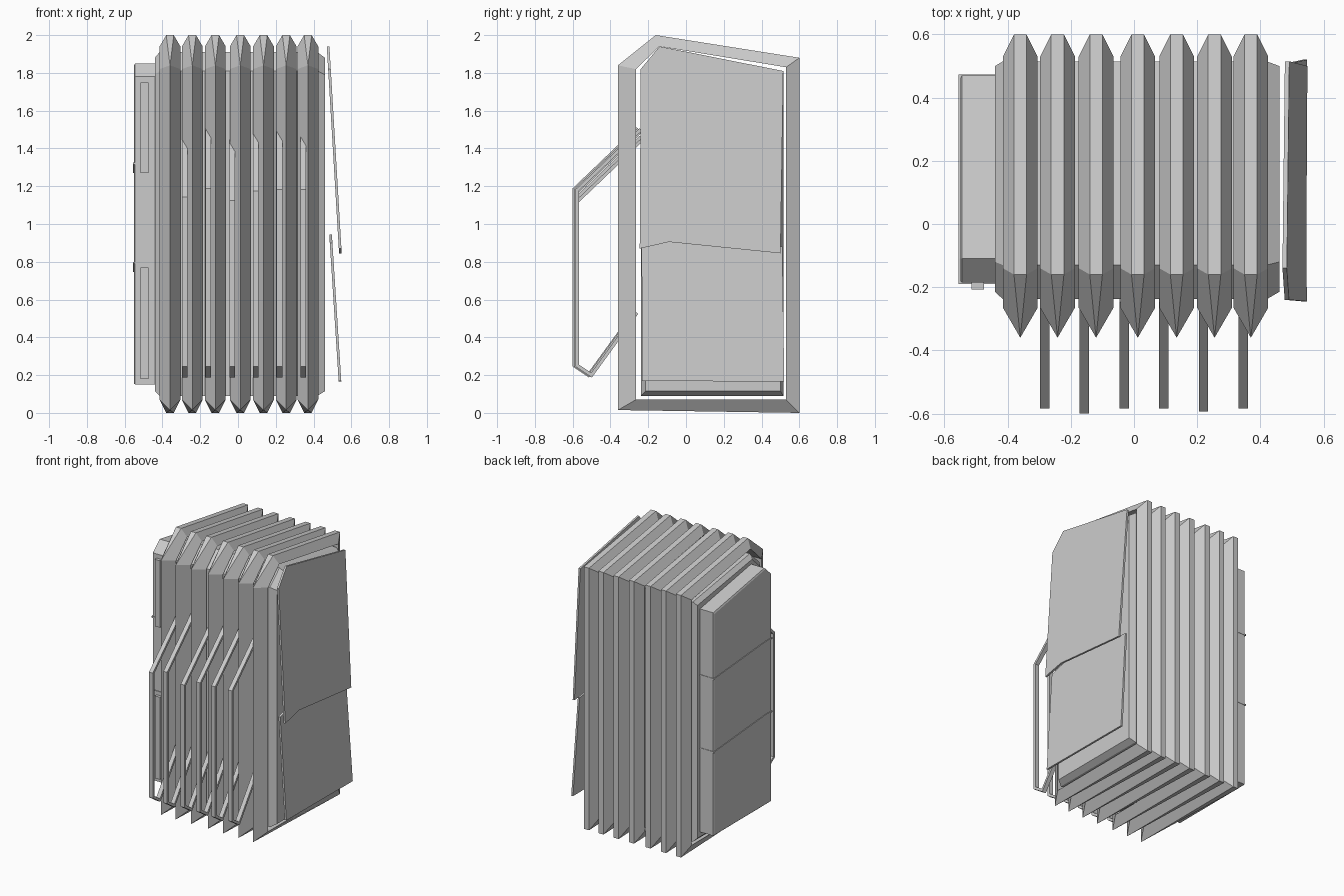
import bpy, bmesh

cube = bpy.data.objects.get("Cube")
if cube:
    bpy.data.objects.remove(cube, do_unlink=True)

grey = bpy.data.materials.new("light_grey")
grey.use_nodes = True
colour = (0.6, 0.6, 0.6, 1)
grey.diffuse_color = colour
grey.node_tree.nodes["Principled BSDF"].inputs["Base Color"].default_value = colour


def finish(bm, name):
    bmesh.ops.remove_doubles(bm, verts=bm.verts, dist=0.0005)
    bmesh.ops.recalc_face_normals(bm, faces=bm.faces)
    mesh = bpy.data.meshes.new(name)
    bm.to_mesh(mesh)
    bm.free()
    mesh.materials.append(grey)
    obj = bpy.data.objects.new(name, mesh)
    bpy.context.collection.objects.link(obj)
    return obj


def loft(name, rings, closed=False):
    """Bridge rings of 3D points, then cap the ends or close the loop."""
    bm = bmesh.new()
    loops = [[bm.verts.new(p) for p in ring] for ring in rings]
    pairs = list(zip(loops, loops[1:]))
    if closed:
        pairs.append((loops[-1], loops[0]))
    else:
        bm.faces.new(loops[0])
        bm.faces.new(loops[-1])
    n = len(loops[0])
    for a, b in pairs:
        for i in range(n):
            j = (i + 1) % n
            bm.faces.new((a[i], a[j], b[j], b[i]))
    return finish(bm, name)


def at_x(x, profile):
    return [(x, y, z) for y, z in profile]


def box(name, x0, x1, y0, y1, z0, z1):
    return loft(name, [at_x(x, [(y0, z0), (y0, z1), (y1, z1), (y1, z0)]) for x in (x0, x1)])


# Cooling fins: bevelled rings, sharp along the front edge
outer = [(-0.36, 0.015), (-0.36, 1.84), (-0.16, 2.0), (0.6, 1.88), (0.6, 0.0)]
inner = [(-0.265, 0.07), (-0.265, 1.82), (-0.14, 1.94), (0.53, 1.83), (0.53, 0.07)]
edge = [0.0, 0.0, 0.02, 0.02, 0.02]


def rim(x, side):
    return [(x + side * w, y, z) for w, (y, z) in zip(edge, outer)]


for i, x in enumerate((-0.36, -0.242, -0.12, 0.012, 0.135, 0.255, 0.37)):
    loft(f"fin_{i + 1}", [at_x(x - 0.055, inner), rim(x, -1), rim(x, 1),
                          at_x(x + 0.055, inner)], closed=True)

# Core with chamfered ends
core = [(-0.238, 0.09), (-0.238, 1.81), (-0.13, 1.91), (0.515, 1.81), (0.515, 0.09)]
core_end = [(-0.215, 0.115), (-0.215, 1.79), (-0.12, 1.88), (0.5, 1.785), (0.5, 0.115)]
loft("core", [at_x(-0.44, core_end), at_x(-0.415, core), at_x(0.42, core),
              at_x(0.46, core_end)])

# Side cabinet with seams and front strips
cabinet = [(-0.185, 0.15), (-0.185, 1.78), (-0.11, 1.85), (0.47, 1.75), (0.47, 0.15)]
cabinet_face = [(-0.18, 0.155), (-0.18, 1.775), (-0.11, 1.84), (0.46, 1.74), (0.46, 0.155)]
loft("cabinet", [at_x(-0.43, cabinet), at_x(-0.545, cabinet), at_x(-0.55, cabinet_face)])
for label, z in (("upper", 1.27), ("lower", 0.745)):
    seam = [(-0.19, z + 0.045), (-0.19, z + 0.055), (-0.11, z + 0.055),
            (0.473, z + 0.01), (0.473, z), (-0.11, z + 0.045)]
    loft(f"{label}_cabinet_seam", [at_x(-0.555, seam), at_x(-0.44, seam)])
box("upper_cabinet_strip", -0.515, -0.475, -0.207, -0.18, 1.27, 1.75)
box("lower_cabinet_strip", -0.515, -0.475, -0.207, -0.18, 0.18, 0.77)


# Overlapping side plates, leaning outwards toward the bottom
def leaning_plate(name, profile, z_top, x_top, z_low, x_low):
    slope = (x_low - x_top) / (z_top - z_low)
    loft(name, [[(x_top + slope * (z_top - z) + t, y, z) for y, z in profile]
                for t in (-0.007, 0.007)])


leaning_plate("upper_side_plate",
              [(-0.245, 0.87), (-0.24, 1.82), (-0.14, 1.94), (0.515, 1.81),
               (0.5, 0.845), (-0.09, 0.905)], 1.94, 0.477, 0.845, 0.542)
leaning_plate("lower_side_plate",
              [(-0.232, 0.17), (-0.235, 0.9), (-0.09, 0.945), (0.51, 0.88),
               (0.52, 0.165)], 0.945, 0.49, 0.165, 0.54)

# Bent bars between the fins
bar_path = [(-0.25, 1.49), (-0.585, 1.17), (-0.585, 0.25), (-0.51, 0.2), (-0.27, 0.53)]
bar_data = ((-0.282, -0.03, 0.01), (-0.157, 0.015, -0.006), (-0.031, -0.05, 0.01),
            (0.094, 0.0, 0.01), (0.22, 0.01, 0.0), (0.346, 0.01, 0.01))
for i, (x, lift, shift) in enumerate(bar_data):
    bm = bmesh.new()
    rows = []
    for k, (y, z) in enumerate(bar_path):
        dz = lift if k < 2 else 0
        rows.append([bm.verts.new((x + s * 0.015, y + shift, z + dz)) for s in (-1, 1)])
    for a, b in zip(rows, rows[1:]):
        bm.faces.new((a[0], a[1], b[1], b[0]))
    bar = finish(bm, f"front_bar_{i + 1}")
    mod = bar.modifiers.new("thickness", "SOLIDIFY")
    mod.thickness = 0.018
    mod.offset = 0
    mod.use_even_offset = True
